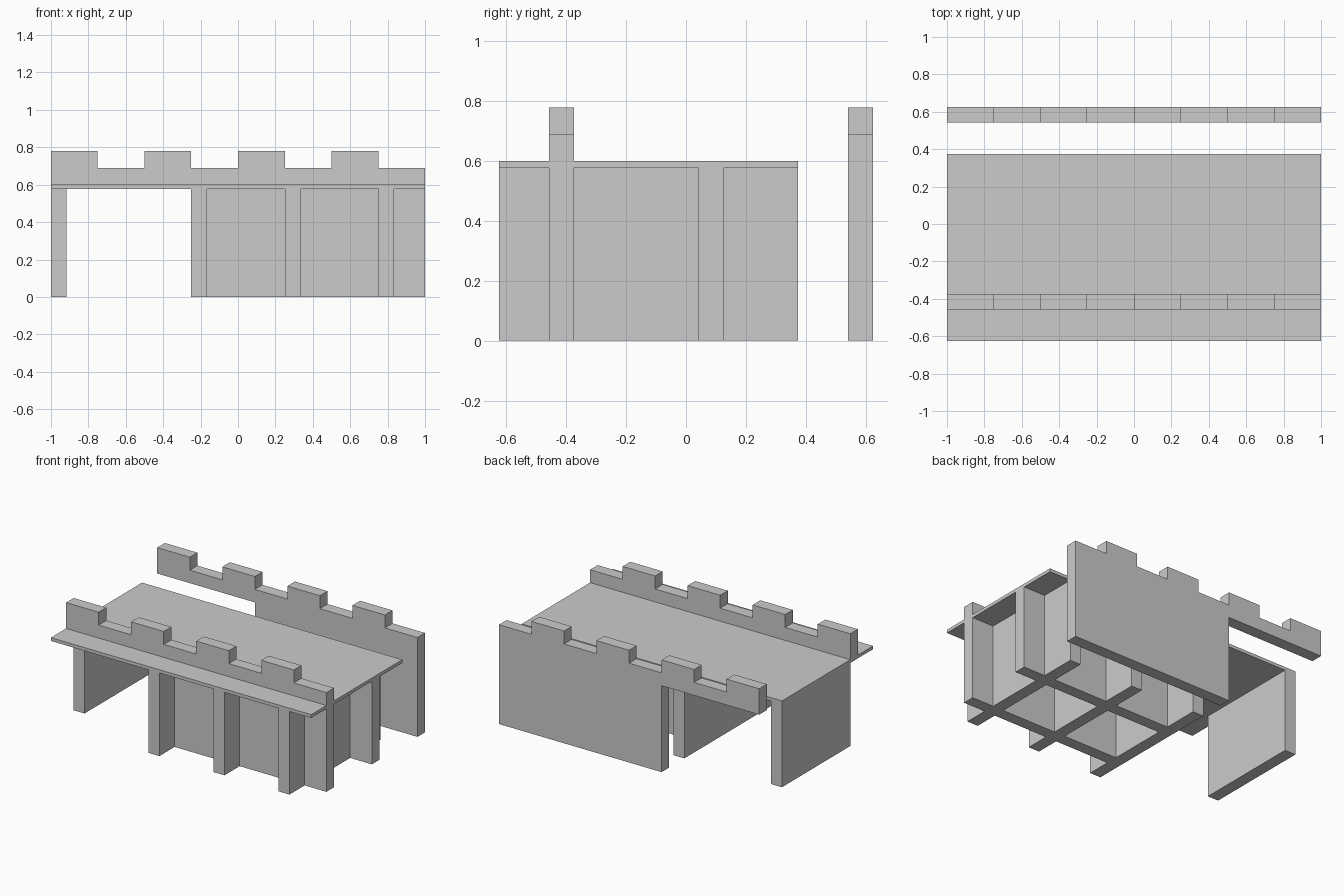
import bpy, bmesh

if "Cube" in bpy.data.objects:
    bpy.data.objects.remove(bpy.data.objects["Cube"])

T = 1 / 12            # wall thickness
SLAB_LOW, SLAB_TOP = 0.577, 0.60
CRENEL, MERLON = 0.69, 0.78


def finish(name, bm):
    bmesh.ops.recalc_face_normals(bm, faces=bm.faces)
    mesh = bpy.data.meshes.new(name)
    bm.to_mesh(mesh)
    bm.free()
    bpy.context.collection.objects.link(bpy.data.objects.new(name, mesh))


def box(name, x0, x1, y0, y1, z0, z1):
    bm = bmesh.new()
    bmesh.ops.create_cube(bm, size=1)
    for v in bm.verts:
        v.co = (x1 if v.co.x > 0 else x0,
                y1 if v.co.y > 0 else y0,
                z1 if v.co.z > 0 else z0)
    finish(name, bm)


def battlement(name, y0, base):
    """Extrude an x-z outline: the base points plus four merlons along the top."""
    outline = list(base)
    for i in range(3, -1, -1):
        a = -1 + i * 0.5
        b = a + 0.25
        outline += [(b, CRENEL), (b, MERLON), (a, MERLON)]
        if i:
            outline.append((a, CRENEL))
    bm = bmesh.new()
    face = bm.faces.new([bm.verts.new((x, y0, z)) for x, z in outline])
    new = bmesh.ops.extrude_face_region(bm, geom=[face])["geom"]
    bmesh.ops.translate(bm, vec=(0, T, 0),
                        verts=[g for g in new if isinstance(g, bmesh.types.BMVert)])
    finish(name, bm)


# Floor slab
box("floor_slab", -1, 1, -0.625, 0.375, SLAB_LOW, SLAB_TOP)

# Front parapet standing on the slab
battlement("front_parapet", -0.375 - T,
           [(-1, SLAB_TOP), (1, SLAB_TOP), (1, CRENEL)])

# Detached back wall, open below on the left
battlement("back_wall", 0.625 - T,
           [(-1, SLAB_TOP), (-0.25, SLAB_TOP), (-0.25, 0), (1, 0), (1, CRENEL)])

# Left end wall
box("left_wall", -1, -1 + T, -0.375, 0.375, 0, SLAB_LOW)

# Grid of supporting walls: ribs running front to back
ribs = [-0.25, 0.25, 0.75]
for i, x in enumerate(ribs):
    box(f"cross_rib_{i + 1}", x, x + T, -0.625, 0.375, 0, SLAB_LOW)

# Long walls filling between the ribs
for name, y in (("front_wall", -0.375 - T), ("middle_wall", 0.125 - T)):
    for i, (x, end) in enumerate(zip(ribs, [0.25, 0.75, 1])):
        box(f"{name}_{i + 1}", x + T, end, y, y + T, 0, SLAB_LOW)
